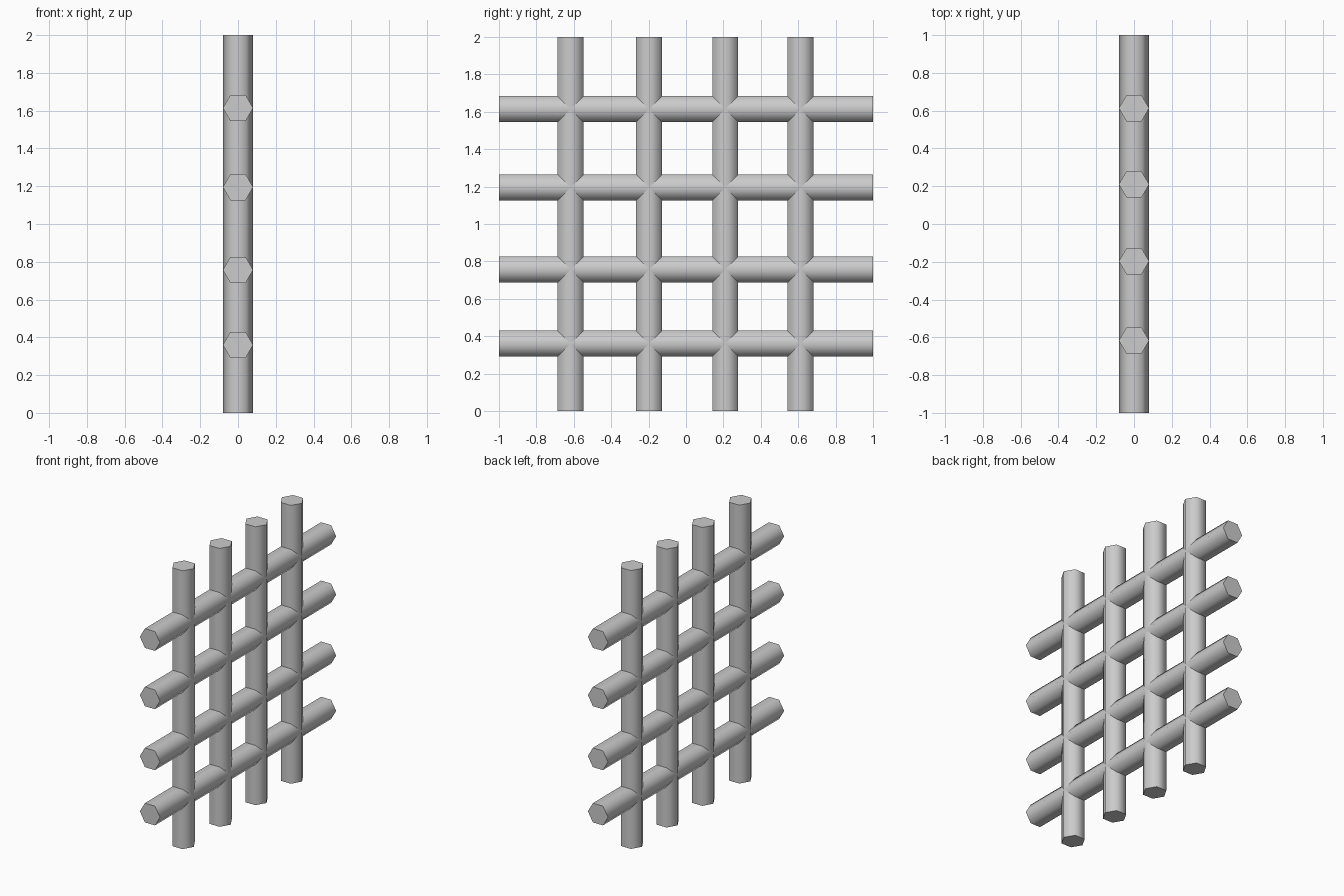
import bpy, bmesh
from math import radians, sin, cos, tau

if "Cube" in bpy.data.objects:
    bpy.data.objects.remove(bpy.data.objects["Cube"])

RADIUS = 0.08
HALF = 1.0
UPRIGHT_Y = (-0.617, -0.197, 0.21, 0.613)
RAIL_Z = (0.36, 0.757, 1.195, 1.614)


# Six-sided bar along z, corners pointing to +x and -x
def bar(name, location, rotation=(0, 0, 0)):
    bm = bmesh.new()
    ring = [bm.verts.new((RADIUS * cos(tau * i / 6), RADIUS * sin(tau * i / 6), -HALF))
            for i in range(6)]
    base = bm.faces.new(ring)
    top = bmesh.ops.extrude_face_region(bm, geom=[base], use_keep_orig=True)["geom"]
    bmesh.ops.translate(bm, vec=(0, 0, 2 * HALF),
                        verts=[g for g in top if isinstance(g, bmesh.types.BMVert)])
    bmesh.ops.recalc_face_normals(bm, faces=bm.faces)
    mesh = bpy.data.meshes.new(name)
    bm.to_mesh(mesh)
    bm.free()
    obj = bpy.data.objects.new(name, mesh)
    bpy.context.collection.objects.link(obj)
    obj.location = location
    obj.rotation_euler = rotation
    # Round-looking sides, crisp end caps
    bpy.ops.object.select_all(action='DESELECT')
    obj.select_set(True)
    bpy.context.view_layer.objects.active = obj
    bpy.ops.object.shade_smooth_by_angle(angle=radians(65))
    return obj


# Vertical bars
for i, y in enumerate(UPRIGHT_Y, 1):
    bar(f"upright_bar_{i}", (0, y, HALF))

# Horizontal bars
for i, z in enumerate(RAIL_Z, 1):
    bar(f"cross_bar_{i}", (0, 0, z), (radians(90), 0, 0))
